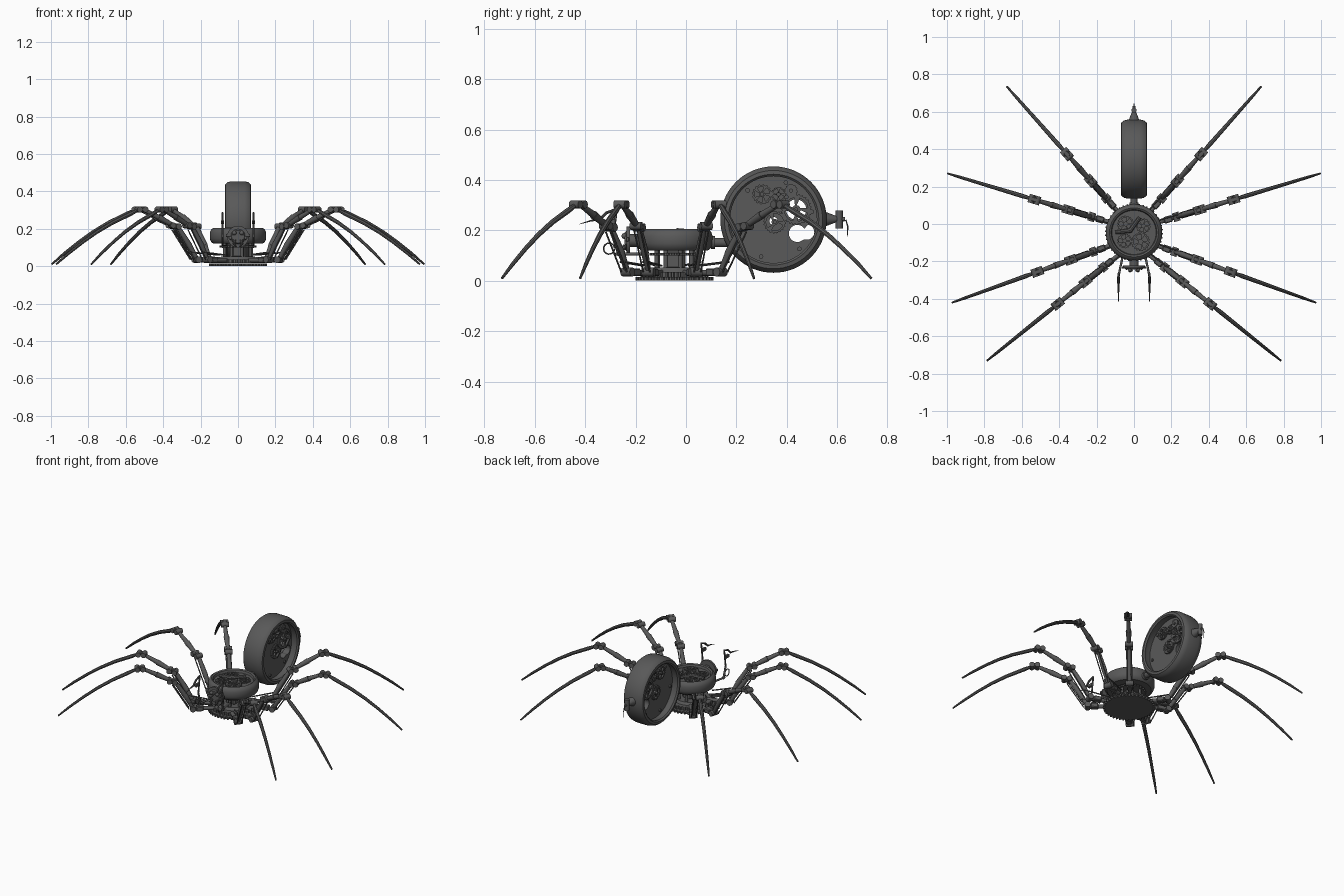
import bpy, bmesh, math
from math import sin, cos, pi, radians
from mathutils import Matrix, Vector

old = bpy.data.objects.get("Cube")
if old:
    bpy.data.objects.remove(old)

metal = bpy.data.materials.new("dark_metal")
metal.use_nodes = True
grey = (0.1, 0.1, 0.1, 1)
metal.diffuse_color = grey
metal.node_tree.nodes["Principled BSDF"].inputs["Base Color"].default_value = grey
parts = []


def add(name, mesh):
    ob = bpy.data.objects.new(name, mesh)
    mesh.materials.clear()
    mesh.materials.append(metal)
    bpy.context.collection.objects.link(ob)
    parts.append(ob)
    return ob


def from_bmesh(name, bm, mat=Matrix()):
    bmesh.ops.transform(bm, matrix=mat, verts=bm.verts)
    bmesh.ops.recalc_face_normals(bm, faces=bm.faces)
    me = bpy.data.meshes.new(name)
    bm.to_mesh(me)
    bm.free()
    return add(name, me)


def rod(name, a, b, r, r2=None, sides=12):
    a, b = Vector(a), Vector(b)
    bm = bmesh.new()
    bmesh.ops.create_cone(bm, cap_ends=True, segments=sides, radius1=r,
                          radius2=r if r2 is None else r2, depth=(b - a).length)
    turn = (b - a).to_track_quat('Z', 'Y').to_matrix().to_4x4()
    return from_bmesh(name, bm, Matrix.Translation((a + b) / 2) @ turn)


def block(name, center, size, angle=0):
    bm = bmesh.new()
    bmesh.ops.create_cube(bm, size=1)
    bmesh.ops.scale(bm, vec=size, verts=bm.verts)
    bmesh.ops.bevel(bm, geom=bm.edges[:], offset=min(size) * 0.15, segments=1, affect='EDGES')
    return from_bmesh(name, bm, Matrix.Translation(center) @ Matrix.Rotation(angle, 4, 'Z'))


def ball(name, center, r):
    bm = bmesh.new()
    bmesh.ops.create_uvsphere(bm, u_segments=16, v_segments=10, radius=r)
    return from_bmesh(name, bm, Matrix.Translation(center))


def lathe(name, profile, mat, closed=False):
    bm = bmesh.new()
    vs = [bm.verts.new((r, 0, z)) for r, z in profile]
    es = [bm.edges.new(p) for p in zip(vs, vs[1:])]
    if closed:
        es.append(bm.edges.new((vs[-1], vs[0])))
    bmesh.ops.spin(bm, geom=vs + es, axis=(0, 0, 1), cent=(0, 0, 0), steps=64, angle=2 * pi)
    bmesh.ops.remove_doubles(bm, verts=bm.verts, dist=0.0001)
    return from_bmesh(name, bm, mat)


def curve_mesh(name, cu, mat=Matrix()):
    tmp = bpy.data.objects.new(name + "_curve", cu)
    bpy.context.collection.objects.link(tmp)
    dg = bpy.context.evaluated_depsgraph_get()
    me = bpy.data.meshes.new_from_object(tmp.evaluated_get(dg))
    bpy.data.objects.remove(tmp)
    me.transform(mat)
    return add(name, me)


def tube(name, pts, radii):
    cu = bpy.data.curves.new(name, 'CURVE')
    cu.dimensions, cu.bevel_depth, cu.bevel_resolution, cu.use_fill_caps = '3D', 1, 2, True
    sp = cu.splines.new('POLY')
    sp.points.add(len(pts) - 1)
    for p, co, r in zip(sp.points, pts, radii):
        p.co, p.radius = (*co, 1), r
    return curve_mesh(name, cu)


def plate(name, outlines, thick, mat):
    cu = bpy.data.curves.new(name, 'CURVE')
    cu.dimensions, cu.fill_mode, cu.extrude = '2D', 'BOTH', thick / 2
    for pts in outlines:
        sp = cu.splines.new('POLY')
        sp.points.add(len(pts) - 1)
        for p, (x, y) in zip(sp.points, pts):
            p.co = (x, y, 0, 1)
        sp.use_cyclic_u = True
    return curve_mesh(name, cu, mat)


def arc(r, a0=0, a1=2 * pi, n=32, x=0, y=0):
    return [(x + r * cos(a0 + (a1 - a0) * i / n), y + r * sin(a0 + (a1 - a0) * i / n))
            for i in range(n)]


def gear(name, r, teeth, thick, mat, spokes=0):
    step = 2 * pi / teeth
    rim = []
    for i in range(teeth):
        for f, k in ((0, 0.92), (0.4, 0.92), (0.55, 1), (0.85, 1)):
            rim.append((r * k * cos((i + f) * step), r * k * sin((i + f) * step)))
    holes = []
    for i in range(spokes):
        a, b = 2 * pi * i / spokes + 0.15, 2 * pi * (i + 1) / spokes - 0.15
        holes.append(arc(r * 0.76, a, b, 8) + arc(r * 0.28, b, a, 8))
    return plate(name, [rim] + holes, thick, mat)


HUB = -0.045


def at(x, y, z):
    return Matrix.Translation((x, y, z))


# Body: bottom gears, deck, columns and rounded case
gear("bottom_gear", 0.155, 44, 0.014, at(0, HUB, 0.008))
gear("upper_base_gear", 0.135, 32, 0.02, at(0, HUB, 0.026))
lathe("base_hub", [(0, 0.036), (0.1, 0.036), (0.09, 0.052), (0, 0.052)], at(0, HUB, 0))
for i in range(8):
    a = i * pi / 4 + 0.3
    x, y = 0.075 * cos(a), HUB + 0.075 * sin(a)
    rod("column", (x, y, 0.04), (x, y, 0.13), 0.009)
block("center_block", (0, HUB, 0.085), (0.07, 0.08, 0.08))
gear("middle_gear", 0.1, 28, 0.01, at(0, HUB, 0.105))
lathe("body_case", [(0, 0.185), (0.118, 0.185), (0.122, 0.2), (0.131, 0.205), (0.144, 0.196),
                    (0.151, 0.178), (0.151, 0.148), (0.144, 0.13), (0.131, 0.12), (0, 0.12)],
      at(0, HUB, 0))
for x, y, r, n in ((-0.045, 0.045, 0.045, 18), (0.05, 0.035, 0.04, 16),
                   (-0.05, -0.045, 0.04, 14), (0.035, -0.05, 0.05, 20)):
    gear("body_gear", r, n, 0.008, at(x, HUB + y, 0.19), 5)
    rod("body_gear_pin", (x, HUB + y, 0.185), (x, HUB + y, 0.2), 0.009)
tube("body_bridge", [(-0.1, HUB, 0.193), (-0.02, HUB + 0.01, 0.196), (0.03, HUB + 0.08, 0.193)],
     [0.01, 0.013, 0.01])

# Abdomen: round upright case, pierced plate and clockwork on both sides
AY, AZ = 0.347, 0.243
side = Matrix(((0, 0, 1), (1, 0, 0), (0, 1, 0))).to_4x4()
wheel = at(0, AY, AZ) @ side
half = [(0.178, 0.045), (0.172, 0.062), (0.18, 0.07), (0.195, 0.068), (0.206, 0.055), (0.211, 0.035)]
lathe("abdomen_case", half + [(r, -z) for r, z in reversed(half)], wheel, True)
notch = arc(0.034, 0.6, 5.2, 16, 0.095, -0.055) + arc(0.03, -1.9, 1.7, 12, 0.132, -0.05)
plate("abdomen_plate", [arc(0.182, n=64), notch, arc(0.04, x=0.09, y=0.04),
                        arc(0.016, x=0.0, y=-0.005)], 0.04, wheel)
works = ((0.09, 0.04, 0.062, 26, 4), (-0.045, 0.1, 0.04, 16, 5), (0.005, -0.01, 0.045, 20, 3),
         (0.07, 0.115, 0.026, 12, 0), (0.02, 0.1, 0.03, 14, 4))
for s in (-1, 1):
    for i, (u, v, r, n, k) in enumerate(works):
        d = s * (0.026 + 0.004 * (i % 2))
        gear("abdomen_gear", r, n, 0.012, wheel @ at(u, v, d), k)
        rod("abdomen_gear_pin", (0, AY + u, AZ + v), (s * 0.042, AY + u, AZ + v), 0.008)
    for a in range(6):
        c = a * pi / 3 + 0.2
        y, z = AY + 0.155 * cos(c), AZ + 0.155 * sin(c)
        rod("plate_screw", (s * 0.018, y, z), (s * 0.027, y, z), 0.009)

# Waist tube, rear crown and hanging wire
rod("waist", (0, 0.09, 0.152), (0, 0.185, 0.152), 0.018)
rod("waist_collar", (0, 0.1, 0.152), (0, 0.115, 0.152), 0.025)
rod("crown_neck", (0, 0.55, 0.245), (0, 0.6, 0.245), 0.03, 0.011)
rod("crown_bar", (0, 0.608, 0.208), (0, 0.608, 0.28), 0.014)
rod("crown_tip", (0, 0.6, 0.245), (0, 0.63, 0.245), 0.008)
tube("tail_wire", [(0, 0.61, 0.235), (0, 0.635, 0.24), (0, 0.642, 0.215), (0, 0.64, 0.175)],
     [0.003, 0.003, 0.003, 0.001])

# Head: neck, round face plate, eyes and jaws
rod("neck", (0, -0.17, 0.16), (0, -0.23, 0.16), 0.025)
rod("face_plate", (0, -0.222, 0.158), (0, -0.236, 0.158), 0.058, sides=32)
rod("face_ring", (0, -0.236, 0.158), (0, -0.244, 0.158), 0.04, 0.034, sides=24)
block("brow_bar", (0, -0.232, 0.165), (0.13, 0.012, 0.016))
for s in (-1, 1):
    ball("eye", (s * 0.02, -0.244, 0.178), 0.012)
    ball("small_eye", (s * 0.04, -0.236, 0.15), 0.009)
    tube("jaw", [(s * 0.018, -0.242, 0.14), (s * 0.022, -0.252, 0.12), (s * 0.008, -0.25, 0.1)],
         [0.009, 0.007, 0.002])

# Feelers: looped link, upright arm and thin forward claw
for s in (-1, 1):
    x = s * 0.083
    rod("feeler_mount", (s * 0.06, -0.17, 0.106), (x, -0.28, 0.106), 0.006)
    tube("feeler_loop", [(x, -0.305 + u, 0.128 + v) for u, v in arc(0.022, 0, 2.1 * pi, 16)],
         [0.003] * 16)
    rod("feeler_lower", (x, -0.265, 0.1), (x, -0.29, 0.175), 0.006)
    rod("feeler_upper", (x, -0.29, 0.175), (x, -0.275, 0.285), 0.005)
    block("feeler_joint", (x, -0.3, 0.235), (0.016, 0.04, 0.02))
    tube("feeler_claw", [(x, -0.275, 0.285), (x, -0.315, 0.27), (x, -0.34, 0.245),
                         (x, -0.38, 0.238), (x, -0.422, 0.225)],
         [0.005, 0.006, 0.006, 0.003, 0.001])


# Legs: the same jointed leg aimed at each foot
def leg(hub_y, foot):
    aim = Vector((foot[0], foot[1] - hub_y))
    ang = math.atan2(aim.y, aim.x)
    shift = aim.length - 1.04

    def P(r, t, z):
        r += shift * min(1, r / 0.3)
        return (r * cos(ang) - t * sin(ang), hub_y + r * sin(ang) + t * cos(ang), z)

    rod("leg_root", P(0.09, 0, 0.032), P(0.24, 0, 0.032), 0.012)
    block("hip_block", P(0.19, 0, 0.034), (0.045, 0.036, 0.03), ang)
    rod("hip_pivot", P(0.236, -0.024, 0.035), P(0.236, 0.024, 0.035), 0.018)
    rod("shin_strut", P(0.236, 0, 0.035), P(0.285, 0, 0.115), 0.011, 0.015)
    rod("shin_sleeve", P(0.28, 0, 0.108), P(0.345, 0, 0.205), 0.016, 0.012)
    for t in (-0.014, 0.014):
        rod("piston_rod", P(0.262, t, 0.035), P(0.365, t, 0.195), 0.0035, sides=8)
    rod("push_rod", P(0.11, 0.01, 0.06), P(0.275, 0.01, 0.075), 0.004, sides=8)
    block("middle_joint", P(0.362, 0, 0.214), (0.035, 0.024, 0.03), ang)
    rod("thigh", P(0.37, 0, 0.216), P(0.46, 0, 0.262), 0.011, 0.017)
    rod("thigh_end", P(0.46, 0, 0.262), P(0.55, 0, 0.305), 0.014, 0.01)
    for r, z in ((0.35, 0.212), (0.382, 0.218), (0.54, 0.303), (0.572, 0.303)):
        rod("joint_pin", P(r, -0.023, z), P(r, 0.023, z), 0.016)
    block("knee_block", P(0.556, 0, 0.304), (0.036, 0.026, 0.03), ang)
    path = [(0.57, 0.303, 0.008), (0.62, 0.279, 0.012), (0.72, 0.233, 0.011), (0.81, 0.182, 0.01),
            (0.89, 0.128, 0.009), (0.97, 0.068, 0.008), (1.04, 0.01, 0.005)]
    tube("lower_leg", [P(r, 0, z) for r, z, _ in path], [w for _, _, w in path])


for s in (-1, 1):
    for hub_y, x, y in ((-0.03, 0.68, 0.735), (-0.03, 0.996, 0.27),
                        (-0.07, 0.972, -0.42), (-0.1, 0.785, -0.73)):
        leg(hub_y, (s * x, y))

bpy.ops.object.select_all(action='DESELECT')
for ob in parts:
    ob.select_set(True)
bpy.context.view_layer.objects.active = parts[0]
bpy.ops.object.shade_smooth_by_angle(angle=radians(35))
